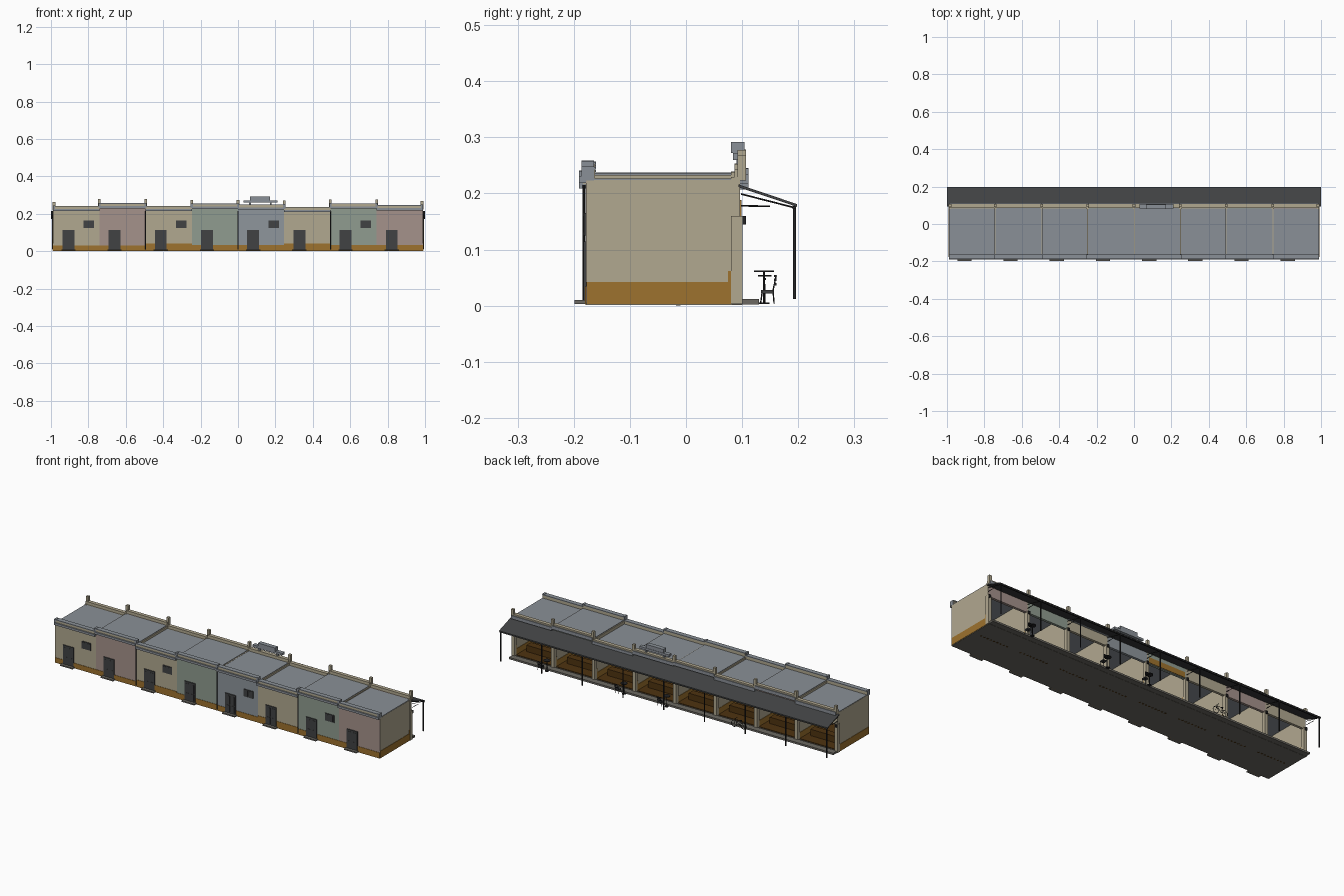
import bpy, bmesh, math
from mathutils import Vector, Matrix

cube = bpy.data.objects.get("Cube")
if cube:
    bpy.data.objects.remove(cube)


def material(name, r, g, b):
    lin = [((c / 255 + 0.055) / 1.055) ** 2.4 for c in (r, g, b)] + [1]
    m = bpy.data.materials.new(name)
    m.use_nodes = True
    m.diffuse_color = lin
    m.node_tree.nodes["Principled BSDF"].inputs["Base Color"].default_value = lin
    return m


TAN = material("tan plaster", 177, 168, 144)
PINK = material("pink plaster", 165, 146, 139)
GREEN = material("green plaster", 144, 156, 144)
BLUE = material("blue grey plaster", 142, 150, 156)
ROOF = material("roof grey", 138, 144, 151)
OCHRE = material("ochre paint", 157, 114, 46)
DARK = material("charcoal", 65, 66, 67)
BLACK = material("black iron", 35, 35, 37)
WOOD = material("dark wood", 78, 51, 16)
STONE = material("grey stone", 108, 105, 98)


class Part:
    """One named object gathered from boxes, rods, rings and prisms."""

    def __init__(self, name, mat):
        self.name, self.mat, self.bm = name, mat, bmesh.new()

    def box(self, x0, x1, y0, y1, z0, z1):
        m = Matrix.Translation(((x0 + x1) / 2, (y0 + y1) / 2, (z0 + z1) / 2))
        m = m @ Matrix.Diagonal((x1 - x0, y1 - y0, z1 - z0, 1))
        bmesh.ops.create_cube(self.bm, size=1, matrix=m)
        return self

    def rod(self, a, b, r=0.0015, sides=6):
        a, b = Vector(a), Vector(b)
        d = b - a
        m = Matrix.Translation((a + b) / 2) @ d.to_track_quat("Z", "Y").to_matrix().to_4x4()
        bmesh.ops.create_cone(self.bm, cap_ends=True, segments=sides, radius1=r,
                              radius2=r, depth=d.length, matrix=m)
        return self

    def ring(self, c, radius, r=0.0015, n=16):
        pts = [Vector(c) + radius * Vector((math.cos(i * math.tau / n), 0,
               math.sin(i * math.tau / n))) for i in range(n)]
        for i in range(n):
            self.rod(pts[i - 1], pts[i], r, 5)
        return self

    def prism(self, profile, x0, x1):
        lo, hi = [[self.bm.verts.new((x, y, z)) for y, z in profile] for x in (x0, x1)]
        self.bm.faces.new(lo)
        self.bm.faces.new(hi[::-1])
        for i in range(len(lo)):
            self.bm.faces.new((lo[i - 1], hi[i - 1], hi[i], lo[i]))
        bmesh.ops.recalc_face_normals(self.bm, faces=self.bm.faces[:])
        return self

    def done(self):
        mesh = bpy.data.meshes.new(self.name)
        self.bm.to_mesh(mesh)
        self.bm.free()
        mesh.materials.append(self.mat)
        bpy.context.collection.objects.link(bpy.data.objects.new(self.name, mesh))


# Layout of the row: wall colour, parapet height and painted base height per shop
W, LEFT = 0.247, -0.988
FRONT, BACK = -0.178, 0.1
shops = [(TAN, 0.238, 0.03), (PINK, 0.253, 0.03), (TAN, 0.238, 0.04), (GREEN, 0.25, 0.034),
         (BLUE, 0.246, 0.032), (TAN, 0.233, 0.04), (GREEN, 0.252, 0.034), (PINK, 0.243, 0.034)]
edges = [LEFT + i * W for i in range(len(shops) + 1)]

# Ground slab, inside floor and walkway
Part("ground_slab", STONE).box(LEFT, -LEFT, FRONT, BACK, 0.001, 0.006).done()
Part("walkway", STONE).box(LEFT, -LEFT, 0.095, 0.13, 0.002, 0.012).done()
Part("shop_floors", WOOD).box(LEFT, -LEFT, FRONT + 0.01, 0.08, 0.006, 0.01).done()

steps, doors = Part("door_steps", STONE), Part("door_frames", DARK)
panels, windows = Part("door_panels", DARK), Part("window_frames", DARK)
bars, bands = Part("window_bars", DARK), Part("painted_base", OCHRE)
roofs, caps = Part("roofs", ROOF), Part("parapet_caps", ROOF)
inner, counters = Part("inner_base", OCHRE), Part("shop_counters", WOOD)

for i, (mat, top, base) in enumerate(shops):
    a, b = edges[i], edges[i + 1]
    n = str(i + 1)
    roof_z = top - 0.016
    # Street wall, parapet and rear lintel
    Part("front_wall_" + n, mat).box(a, b, FRONT, FRONT + 0.01, 0.004, roof_z).done()
    Part("rear_lintel_" + n, mat).box(a, b, 0.082, 0.096, 0.155, roof_z).done()
    Part("parapet_" + n, TAN).box(a, b, FRONT - 0.006, FRONT + 0.016, top - 0.016, top) \
        .box(a, b, 0.086, 0.106, top - 0.016, top).done()
    caps.box(a, b, FRONT - 0.013, FRONT + 0.002, top - 0.024, top - 0.012)
    caps.box(a, b, FRONT - 0.008, FRONT + 0.018, top, top + 0.004)
    caps.box(a, b, 0.094, 0.111, top - 0.026, top - 0.008)
    roofs.box(a, b, FRONT + 0.005, 0.095, roof_z - 0.004, roof_z)
    bands.box(a, b, FRONT - 0.002, FRONT + 0.001, 0.002, base)
    inner.box(a, b, FRONT + 0.009, FRONT + 0.012, 0.01, 0.042)
    # Wooden counter on a row of feet
    counters.box(a + 0.03, b - 0.03, -0.02, 0.02, 0.01, 0.045)
    for k in range(9):
        x = a + 0.04 + k * 0.02
        counters.box(x - 0.004, x + 0.004, -0.018, -0.01, 0, 0.01)
    # Door with step and two panelled leaves
    x = a + 0.081
    steps.box(x - 0.038, x + 0.038, -0.199, FRONT, 0.003, 0.01)
    doors.box(x - 0.032, x + 0.032, FRONT - 0.005, FRONT, 0.008, 0.114)
    for s in (-1, 1):
        for z0, z1 in ((0.016, 0.052), (0.058, 0.104)):
            c = x + s * 0.014
            panels.box(c - 0.011, c + 0.011, FRONT - 0.006, FRONT - 0.004, z0, z1)
    # Barred window on every other shop
    if i % 2 == 0:
        x = a + 0.19
        windows.box(x - 0.028, x + 0.028, FRONT - 0.004, FRONT, 0.125, 0.165)
        for k in (-1, 1):
            bars.box(x + k * 0.012 - 0.009, x + k * 0.012 + 0.009, FRONT - 0.005,
                     FRONT - 0.003, 0.13, 0.16)

# Painted board on one rear lintel
Part("shop_board", OCHRE).box(edges[3] + 0.012, edges[4] - 0.012, 0.095, 0.099, 0.158, 0.188).done()

# Dividing walls, shopfront pillars and parapet posts
dividers, pillars = Part("dividing_walls", TAN), Part("rear_pillars", TAN)
posts, front_posts = Part("parapet_posts", TAN), Part("cornice_blocks", ROOF)
for i, x in enumerate(edges):
    h = max(s[1] for s in shops[max(0, i - 1):i + 1])
    x = max(LEFT + 0.004, min(x, -LEFT - 0.004))
    dividers.box(x - 0.005, x + 0.005, FRONT + 0.001, 0.082, 0.002, h - 0.019)
    pillars.box(x - 0.009, x + 0.009, 0.08, 0.101, 0.003, 0.16)
    pillars.box(x - 0.006, x + 0.006, 0.08, 0.096, 0.16, h - 0.014)
    inner.box(x - 0.007, x + 0.007, FRONT + 0.001, 0.081, 0.003, 0.042)
    inner.box(x - 0.007, x + 0.007, 0.075, 0.081, 0.042, 0.062)
    posts.box(x - 0.007, x + 0.007, 0.092, 0.107, h - 0.02, h + 0.025)
    front_posts.box(x - 0.006, x + 0.006, FRONT - 0.008, FRONT + 0.014, h - 0.02, h + 0.006)

# Rain pipes on the street side
pipes = Part("rain_pipes", BLACK)
for x in edges[2:7:2]:
    pipes.rod((x, FRONT - 0.004, 0.01), (x, FRONT - 0.004, 0.215), 0.0025, 8)

# Long sheet awning with frame, posts and braces
awning = Part("awning", DARK)
awning.prism([(0.094, 0.216), (0.198, 0.181), (0.198, 0.176), (0.094, 0.211)], -1, 1)
frame = Part("awning_frame", BLACK)
frame.box(-0.999, 0.999, 0.19, 0.196, 0.172, 0.177)
for x in edges:
    x *= 1.004
    frame.box(x - 0.0025, x + 0.0025, 0.191, 0.196, 0.012, 0.178)
    frame.rod((x, 0.098, 0.199), (x, 0.192, 0.175))
    frame.rod((x, 0.098, 0.178), (x, 0.15, 0.177))
lamps = Part("wall_lamps", BLACK)
for x in edges:
    lamps.box(x - 0.005, x + 0.005, 0.1, 0.107, 0.145, 0.16)

# Stepped crest above the rear parapet
Part("roof_crest", ROOF).box(0.03, 0.21, 0.084, 0.106, 0.26, 0.272) \
    .box(0.065, 0.17, 0.08, 0.104, 0.272, 0.292) \
    .box(0.06, 0.07, 0.09, 0.1, 0.24, 0.262).box(0.17, 0.18, 0.09, 0.1, 0.24, 0.262).done()

# Cafe tables, each with a chair
tables, chairs = Part("cafe_tables", BLACK), Part("cafe_chairs", BLACK)
seats = Part("chair_seats", DARK)
for x in (0.75, 0.28, 0.02):
    tables.rod((x, 0.139, 0.06), (x, 0.139, 0.063), 0.018, 16)
    tables.rod((x, 0.139, 0.004), (x, 0.139, 0.06), 0.002)
    tables.rod((x, 0.139, 0.003), (x, 0.139, 0.006), 0.01, 12)
    c = x + 0.032
    seats.box(c - 0.011, c + 0.011, 0.134, 0.157, 0.022, 0.028)
    for sx in (-0.01, 0.01):
        chairs.rod((c + sx, 0.136, 0.026), (c + sx, 0.133, 0.004), 0.0012)
        chairs.rod((c + sx, 0.157, 0.004), (c + sx, 0.155, 0.027), 0.0012)
        chairs.rod((c + sx, 0.155, 0.027), (c + sx, 0.161, 0.054), 0.0012)
    for z in (0.038, 0.046, 0.053):
        chairs.box(c - 0.011, c + 0.011, 0.157, 0.161, z - 0.002, z + 0.002)

# Parked bicycle
bike = Part("bicycle", BLACK)
cx, y = -0.42, 0.14
rear, front, hub = (cx - 0.028, y, 0.021), (cx + 0.028, y, 0.021), (cx - 0.004, y, 0.02)
saddle, head = (cx - 0.012, y, 0.046), (cx + 0.02, y, 0.046)
for c in (rear, front):
    bike.ring(c, 0.017)
for p, q in ((rear, hub), (rear, saddle), (hub, saddle), (hub, head), (saddle, head),
             (head, front), (head, (cx + 0.018, y, 0.053))):
    bike.rod(p, q, 0.0012)
bike.rod((cx + 0.018, y - 0.012, 0.053), (cx + 0.018, y + 0.012, 0.053), 0.0012)
bike.box(cx - 0.018, cx - 0.007, y - 0.003, y + 0.003, 0.046, 0.049)

for part in (steps, doors, panels, windows, bars, bands, roofs, caps, inner, counters, dividers,
             pillars, posts, front_posts, pipes, awning, frame, lamps, tables, chairs, seats, bike):
    part.done()
